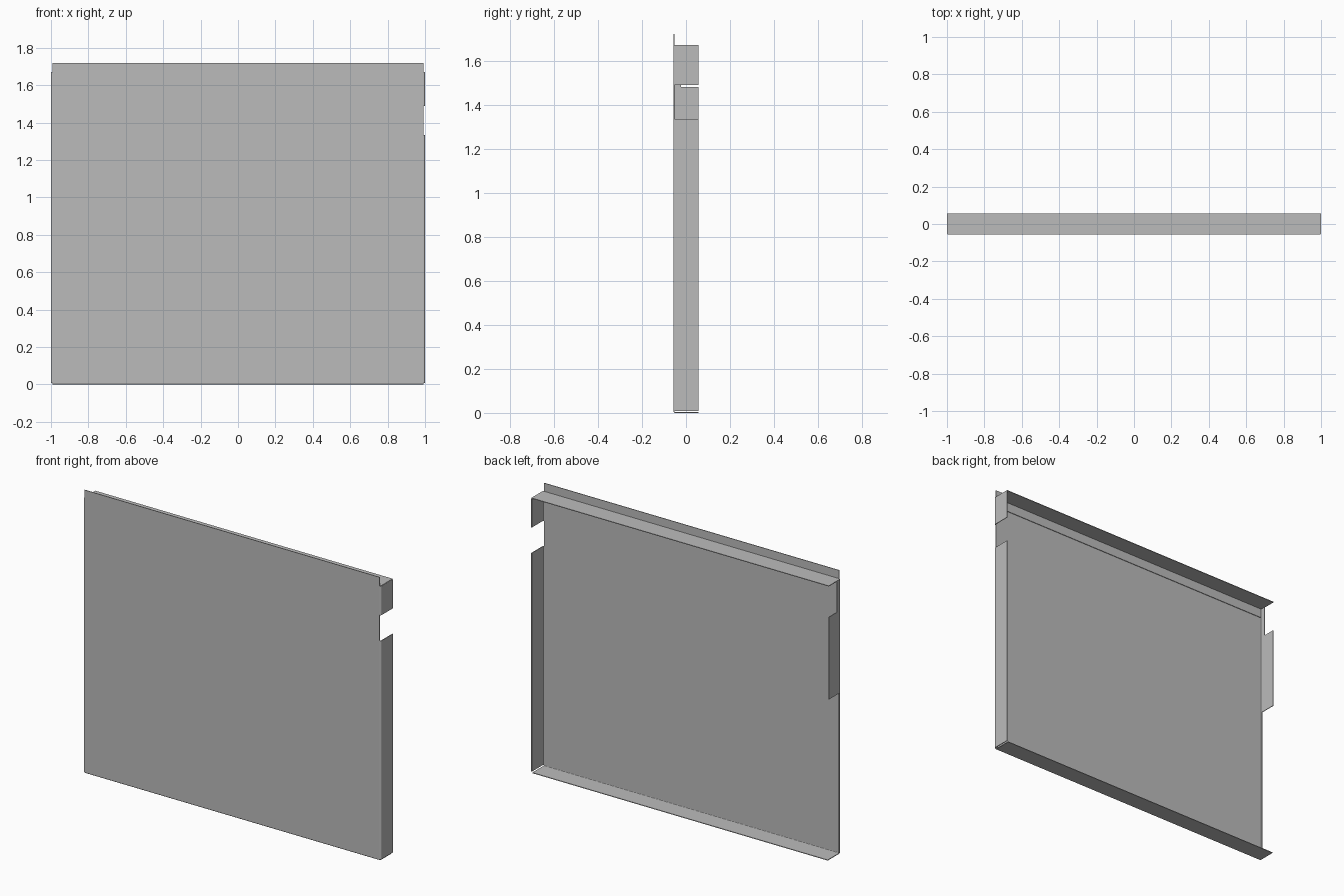
import bpy
import bmesh
from math import sin, cos, pi
from mathutils import Vector

cube = bpy.data.objects.get("Cube")
if cube:
    bpy.data.objects.remove(cube, do_unlink=True)

steel = bpy.data.materials.new("Grey sheet steel")
steel.use_nodes = True
GREY = (0.5, 0.5, 0.5, 1)
steel.diffuse_color = GREY
steel.node_tree.nodes["Principled BSDF"].inputs["Base Color"].default_value = GREY

T = 0.004          # sheet thickness
R = 0.008          # outer bend radius
HALF = 1.0         # half width
FRONT, BACK = -0.057, 0.057
TOP, SHELF = 1.72, 1.67


def finish(name, bm):
    bmesh.ops.recalc_face_normals(bm, faces=bm.faces)
    mesh = bpy.data.meshes.new(name)
    bm.to_mesh(mesh)
    bm.free()
    mesh.materials.append(steel)
    obj = bpy.data.objects.new(name, mesh)
    bpy.context.collection.objects.link(obj)
    return obj


def extrude(name, outline, vector):
    """Closed outline pushed along a vector to make a solid."""
    bm = bmesh.new()
    face = bm.faces.new([bm.verts.new(p) for p in outline])
    moved = bmesh.ops.extrude_face_region(bm, geom=[face])["geom"]
    verts = [v for v in moved if isinstance(v, bmesh.types.BMVert)]
    bmesh.ops.translate(bm, verts=verts, vec=vector)
    if face.is_valid and len(face.link_loops if hasattr(face, "link_loops") else face.loops) == 0:
        bm.faces.remove(face)
    return finish(name, bm)


def folded(name, edge, outward, start, length, back):
    """Rounded bend on the panel edge running into a flange towards the back."""
    edge, outward = Vector(edge), Vector(outward)
    angles = [i * pi / 8 for i in range(5)]

    def point(out, y):
        return edge + outward * (out - R) + Vector((0, y, 0)) + Vector(start)

    def arc(radius):
        return [point(radius * sin(a), FRONT + R - radius * cos(a)) for a in angles]

    outline = arc(R) + [point(R, back), point(R - T, back)] + arc(R - T)[::-1]
    return extrude(name, outline, length)


def box(name, lo, hi):
    x0, y0, z0 = lo
    x1, y1, z1 = hi
    base = [(x0, y0, z0), (x1, y0, z0), (x1, y1, z0), (x0, y1, z0)]
    return extrude(name, base, (0, 0, z1 - z0))


# Main sheet
inner = HALF - R
box("front_panel", (-inner, FRONT, R), (inner, FRONT + T, TOP))

# Bottom flange
folded("bottom_flange", (0, 0, 0), (0, 0, -1), (-inner, 0, 0), (2 * inner, 0, 0), BACK)

# Side flanges: side, bottom, top, how far back
sides = {
    "left_lower_flange": (1, R, 1.335, BACK),
    "left_upper_flange": (1, 1.49, SHELF - T, BACK),
    "right_lower_lip": (-1, R, 0.98, FRONT + 0.014),
    "right_flange": (-1, 0.98, 1.48, BACK),
    "right_upper_lip": (-1, 1.48, SHELF - T, -0.022),
}
for name, (side, z0, z1, back) in sides.items():
    folded(name, (side * HALF, 0, 0), (side, 0, 0), (0, 0, z0), (0, 0, z1 - z0), back)

# Top shelf angle fixed behind the panel
y = FRONT + T
angle_profile = [(y, 1.61), (y, SHELF), (BACK, SHELF), (BACK, SHELF - T),
                 (y + T, SHELF - T), (y + T, 1.61)]
shelf_half = HALF - 0.001
extrude("top_shelf_angle", [(-shelf_half, a, b) for a, b in angle_profile],
        (2 * shelf_half, 0, 0))
